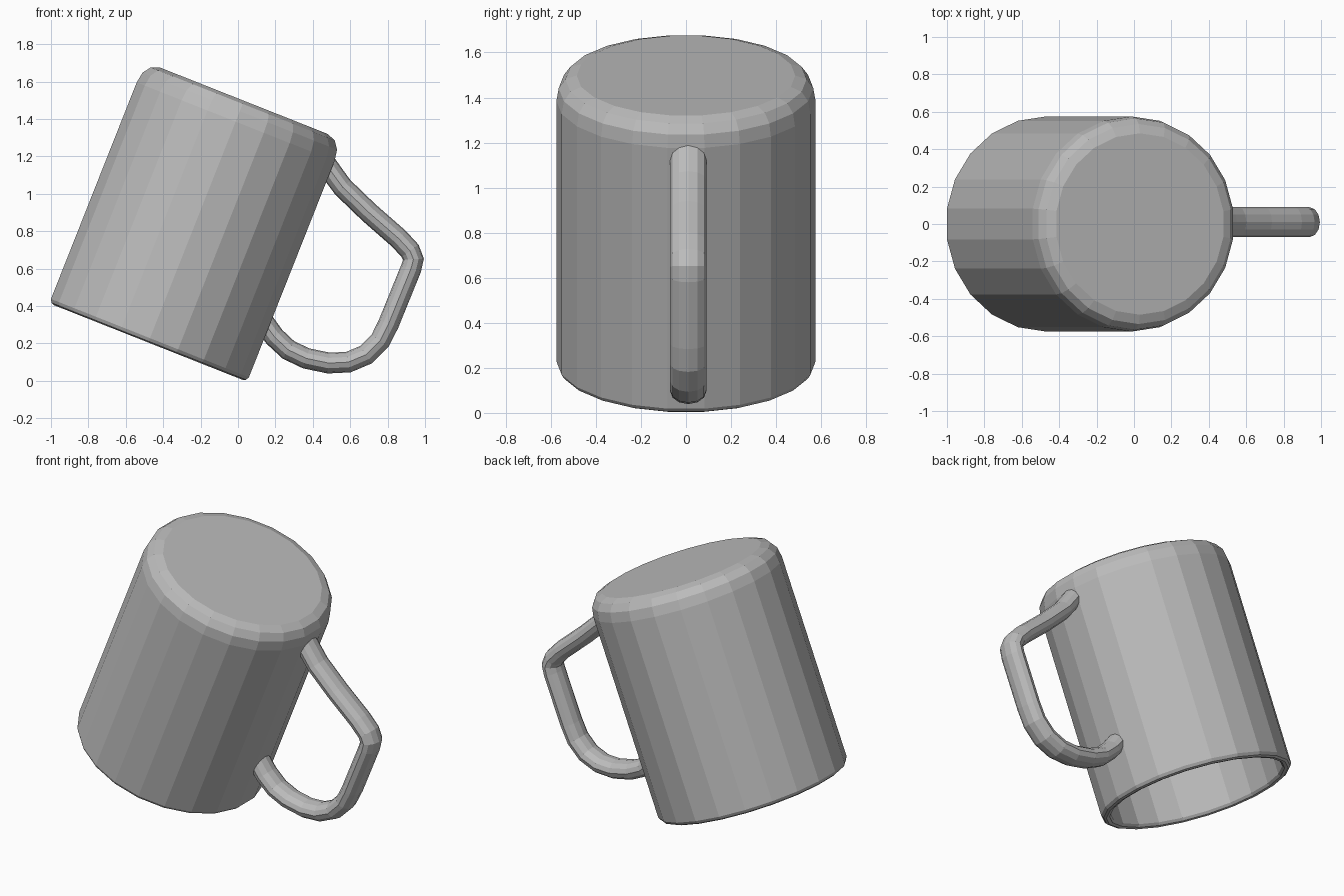
import bpy, bmesh
from math import sin, cos, pi, radians
from mathutils import Vector, Matrix

cube = bpy.data.objects.get("Cube")
if cube:
    bpy.data.objects.remove(cube, do_unlink=True)

# One plain grey for the whole mug
grey = bpy.data.materials.new("plain_grey")
grey.use_nodes = True
grey.diffuse_color = (0.5, 0.5, 0.5, 1)
grey.node_tree.nodes["Principled BSDF"].inputs["Base Color"].default_value = grey.diffuse_color


def make_object(name, rings):
    """Skin a list of closed rings and cap both ends."""
    bm = bmesh.new()
    loops = [[bm.verts.new(p) for p in ring] for ring in rings]
    n = len(loops[0])
    for a, b in zip(loops, loops[1:]):
        for i in range(n):
            j = (i + 1) % n
            bm.faces.new((a[i], a[j], b[j], b[i]))
    bm.faces.new(loops[0][::-1])
    bm.faces.new(loops[-1])
    bmesh.ops.recalc_face_normals(bm, faces=bm.faces)
    mesh = bpy.data.meshes.new(name)
    bm.to_mesh(mesh)
    bm.free()
    mesh.materials.append(grey)
    obj = bpy.data.objects.new(name, mesh)
    bpy.context.collection.objects.link(obj)
    return obj


# Cup: closed end up, rim down, leaning towards +x; (radius, height) profile
SIDES = 22
profile = [(0.485, 1.39), (0.535, 1.372), (0.565, 1.33), (0.575, 1.27),
           (0.575, 0.025), (0.565, 0.007), (0.55, 0), (0.53, 0.004), (0.52, 0.02),
           (0.52, 1.27), (0.46, 1.33)]
tilt = Matrix.Translation((-0.48, 0, 0.205)) @ Matrix.Rotation(radians(21.6), 4, 'Y')
angles = [(k + 0.5) * 2 * pi / SIDES for k in range(SIDES)]
make_object("cup_body", [[tilt @ Vector((r * cos(a), r * sin(a), h)) for a in angles]
                         for r, h in profile])

# Handle: oval section swept along an (x, z) path
path = [(0.47, 1.16), (0.505, 1.11), (0.56, 1.035), (0.7, 0.9), (0.86, 0.76),
        (0.92, 0.695), (0.938, 0.65), (0.925, 0.6), (0.805, 0.305), (0.76, 0.215),
        (0.685, 0.14), (0.59, 0.1), (0.485, 0.095), (0.365, 0.12), (0.27, 0.165),
        (0.195, 0.235), (0.14, 0.31)]
points = [Vector((x, 0.01, z)) for x, z in path]
rings = []
for i, p in enumerate(points):
    along = (points[min(i + 1, len(points) - 1)] - points[max(i - 1, 0)]).normalized()
    across = Vector((0, 1, 0))
    outward = along.cross(across)
    rings.append([p + across * 0.08 * cos(k * pi / 6) + outward * 0.056 * sin(k * pi / 6)
                  for k in range(12)])
make_object("handle", rings)
